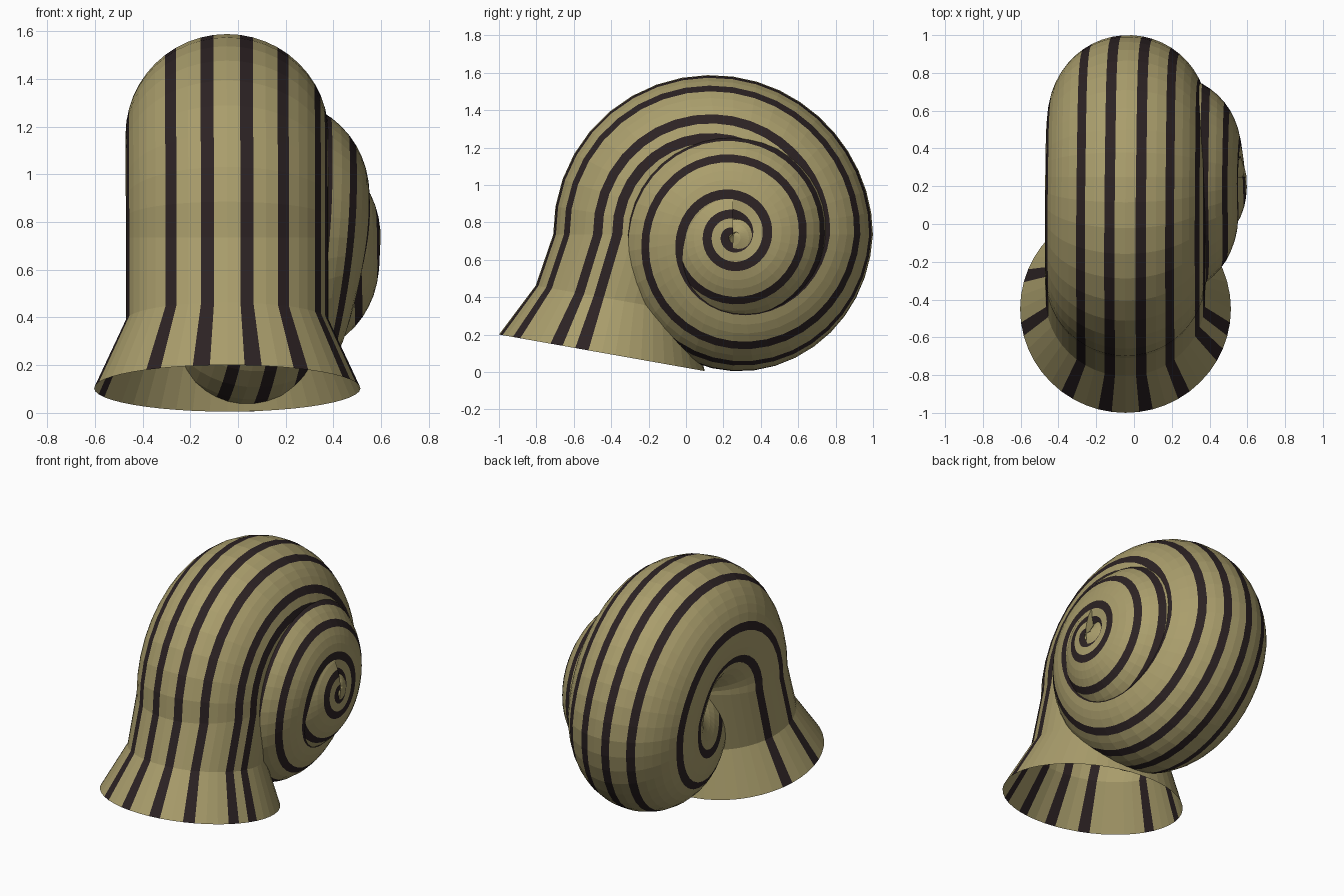
import bpy, bmesh
from math import sin, cos, tau, radians

if "Cube" in bpy.data.objects:
    bpy.data.objects.remove(bpy.data.objects["Cube"])

SIDES = 48                 # segments around the tube
STEPS = 40                 # rings per turn of the coil
CY, CZ = 0.25, 0.735       # coil axis in the side view
STRIPES = {k % SIDES for k in (-15, -11, -5, -2, 1, 4, 8, 10)}

# every quarter turn: tube centre x, coil radius, tube radius, twist in degrees
COIL = [(-.045, .535, .425, 0), (-.045, .42, .425, 0), (-.03, .33, .42, 3),
        (.04, .32, .41, 15), (.155, .24, .39, 21), (.155, .185, .395, 22),
        (.175, .15, .39, 21), (.205, .115, .385, 18), (.217, .055, .38, 14),
        (.218, .01, .378, 11)]


def coil_at(q):
    """Catmull-Rom blend of the quarter-turn table."""
    i = min(int(q), len(COIL) - 2)
    u = q - i
    p = [COIL[max(0, min(len(COIL) - 1, i + d))] for d in (-1, 0, 1, 2)]
    return [b + .5 * u * (c - a + u * (2 * a - 5 * b + 4 * c - d
                                       + u * (3 * (b - c) + d - a)))
            for a, b, c, d in zip(*p)]


def material(name, color):
    m = bpy.data.materials.new(name)
    m.diffuse_color = (*color, 1)
    m.use_nodes = True
    m.node_tree.nodes["Principled BSDF"].inputs["Base Color"].default_value = m.diffuse_color
    return m


# ring = (centre, outward direction in the y-z plane, radius, twist)
# flared mouth and neck
rings = [((-.045, -.45, .103), (-.985, .175), .558, 0),
         ((-.045, -.385, .388), (-.985, .175), .425, 0)]

# coil closing in on a domed apex
for i in range(int((len(COIL) - 1) / 4 * STEPS) + 1):
    t = i / STEPS
    x, big, small, twist = coil_at(4 * t)
    if t < .5:
        big += .022 * sin(2 * tau * t)   # fuller front shoulder
    oy, oz = -cos(tau * t), sin(tau * t)
    rings.append(((x, CY + big * oy, CZ + big * oz), (oy, oz), small,
                  radians(twist)))

# skin the rings, colouring some strips dark
bm = bmesh.new()
loops = []
for (x, y, z), (oy, oz), r, twist in rings:
    loop = []
    for k in range(SIDES):
        a = tau * k / SIDES + twist
        loop.append(bm.verts.new((x + r * sin(a),
                                  y + r * cos(a) * oy,
                                  z + r * cos(a) * oz)))
    loops.append(loop)
for lo, hi in zip(loops, loops[1:]):
    for k in range(SIDES):
        n = (k + 1) % SIDES
        f = bm.faces.new((lo[k], lo[n], hi[n], hi[k]))
        f.material_index = 1 if k in STRIPES else 0
bm.faces.new(loops[-1])

mesh = bpy.data.meshes.new("spiral_shell")
bm.to_mesh(mesh)
bm.free()
mesh.materials.append(material("tan_shell", (.40, .34, .15)))
mesh.materials.append(material("dark_stripe", (.025, .016, .017)))
shell = bpy.data.objects.new("spiral_shell", mesh)
bpy.context.collection.objects.link(shell)
